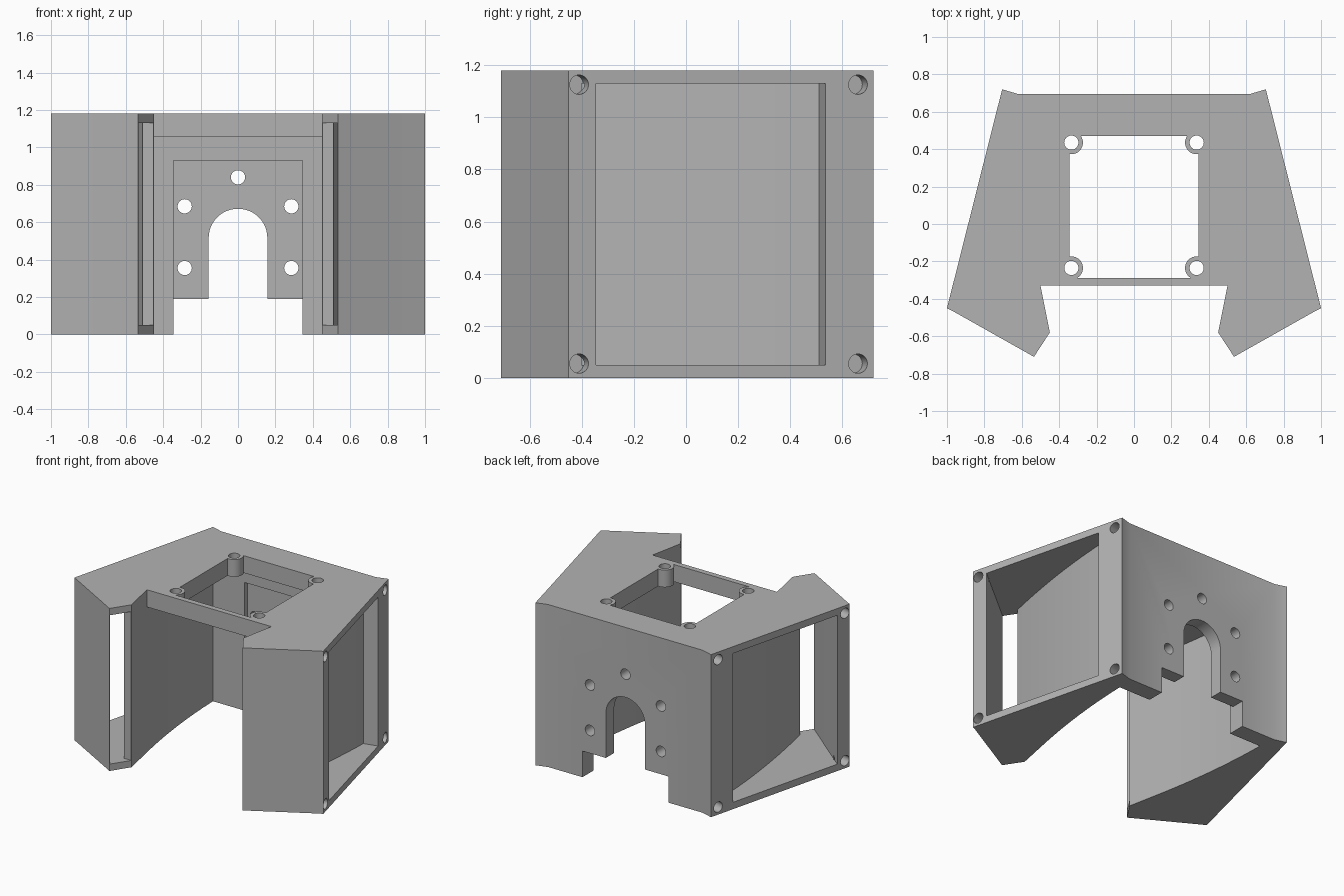
import bpy, bmesh, math
from mathutils import Vector, Matrix

cube = bpy.data.objects.get("Cube")
if cube:
    bpy.data.objects.remove(cube, do_unlink=True)

grey = bpy.data.materials.new("plain grey")
grey.use_nodes = True
COLOUR = (0.45, 0.45, 0.45, 1)
grey.diffuse_color = COLOUR
grey.node_tree.nodes["Principled BSDF"].inputs["Base Color"].default_value = COLOUR


def finish(name, bm):
    bmesh.ops.recalc_face_normals(bm, faces=bm.faces)
    mesh = bpy.data.meshes.new(name)
    bm.to_mesh(mesh)
    bm.free()
    mesh.materials.append(grey)
    obj = bpy.data.objects.new(name, mesh)
    bpy.context.collection.objects.link(obj)
    return obj


def prism(name, points, low, high, upright=False):
    """Extrude a plan outline along z, or a front outline along y."""
    bm = bmesh.new()
    place = (lambda a, b: (a, low, b)) if upright else (lambda a, b: (a, b, low))
    face = bm.faces.new([bm.verts.new(place(a, b)) for a, b in points])
    grown = bmesh.ops.extrude_face_region(bm, geom=[face])["geom"]
    verts = [g for g in grown if isinstance(g, bmesh.types.BMVert)]
    step = (0, high - low, 0) if upright else (0, 0, high - low)
    bmesh.ops.translate(bm, verts=verts, vec=step)
    return finish(name, bm)


def rod(name, centre, axis, radius, length):
    bm = bmesh.new()
    turn = Vector(axis).to_track_quat("Z", "Y").to_matrix().to_4x4()
    bmesh.ops.create_cone(bm, cap_ends=True, segments=32, radius1=radius, radius2=radius,
                          depth=length, matrix=Matrix.Translation(centre) @ turn)
    return finish(name, bm)


def cut(target, cutter):
    cutter.hide_render = True
    mod = target.modifiers.new("cut", "BOOLEAN")
    mod.operation, mod.solver, mod.object = "DIFFERENCE", "EXACT", cutter
    bpy.context.view_layer.objects.active = target
    bpy.ops.object.modifier_apply(modifier=mod.name)
    bpy.data.objects.remove(cutter, do_unlink=True)


def both(half):
    """Close a right-hand outline with its mirror image."""
    return half + [(-x, y) for x, y in reversed(half)]


def box(x, low, high):
    return both([(x, low), (x, high)])


def bow(start, control, end, steps=14):
    """Quadratic curve used for the bowed duct walls."""
    a, b, c = Vector(start), Vector(control), Vector(end)
    ts = [i / steps for i in range(steps + 1)]
    return [tuple(a * (1 - t) ** 2 + b * 2 * t * (1 - t) + c * t * t) for t in ts]


HEIGHT = 1.18

# Solid housing from its plan outline
housing = prism("duct_housing", both([
    (0.5, -0.33), (0.45, -0.58), (0.535, -0.71), (0.97, -0.465),
    (1.0, -0.45), (0.705, 0.72), (0.62, 0.695)]), 0, HEIGHT)

# Central bay, open below and in front
bay = [(0.498, -0.34)] + bow((0.5, -0.33), (0.59, 0.12), (0.6, 0.57))
cut(housing, prism("bay_cutter", both(bay), -0.2, 1.055))

# Side ducts, from the framed intake to the narrow front outlet
duct = bow((0.51, -0.58), (0.635, 0.0), (0.65, 0.51)) + [
    (0.752, 0.535), (0.849, 0.56), (1.07, -0.32), (0.9735, -0.345),
    (0.537, -0.703), (0.48, -0.76), (0.4, -0.62), (0.4, -0.585)]
for side in (1, -1):
    cut(housing, prism("duct_cutter", [(side * x, y) for x, y in duct], 0.05, 1.13))

# Intake frame screw holes, square to the slanted side
for side in (1, -1):
    for y in (-0.41, 0.66):
        for z in (0.055, 1.125):
            x = 1 - (y + 0.45) * 0.252
            cut(housing, rod("frame_screw_cutter", (side * x, y, z),
                             (side * 0.97, 0.245, 0), 0.037, 0.16))

# Top window with screw bosses left standing in its corners
window = prism("window_cutter", box(0.345, -0.29, 0.47), 1.0, 1.3)
bosses = [(s * 0.335, y) for s in (1, -1) for y in (-0.235, 0.435)]
for x, y in bosses:
    cut(window, rod("boss_cutter", (x, y, 1.15), (0, 0, 1), 0.062, 0.6))
cut(housing, window)
for x, y in bosses:
    cut(housing, rod("boss_screw_cutter", (x, y, 1.15), (0, 0, 1), 0.038, 0.4))

# Back wall: recess, lower notch, arched slot and five bolt holes
cut(housing, prism("recess_cutter", box(0.345, 0.1, 0.93), 0.5, 0.6, True))
cut(housing, prism("notch_cutter", box(0.345, -0.1, 0.19), 0.5, 0.8, True))
arch = [(0.157 * math.cos(a), 0.515 + 0.157 * math.sin(a))
        for a in (math.pi * i / 24 for i in range(25))]
cut(housing, prism("slot_cutter", [(0.157, 0.1)] + arch + [(-0.157, 0.1)], 0.5, 0.8, True))
for x, z in ((0, 0.84), (0.285, 0.685), (-0.285, 0.685), (0.285, 0.355), (-0.285, 0.355)):
    cut(housing, rod("bolt_cutter", (x, 0.65, z), (0, 1, 0), 0.038, 0.3))

# Smooth curved walls, crisp edges
bpy.ops.object.select_all(action="DESELECT")
housing.select_set(True)
bpy.context.view_layer.objects.active = housing
bpy.ops.object.shade_smooth_by_angle(angle=math.radians(20))
